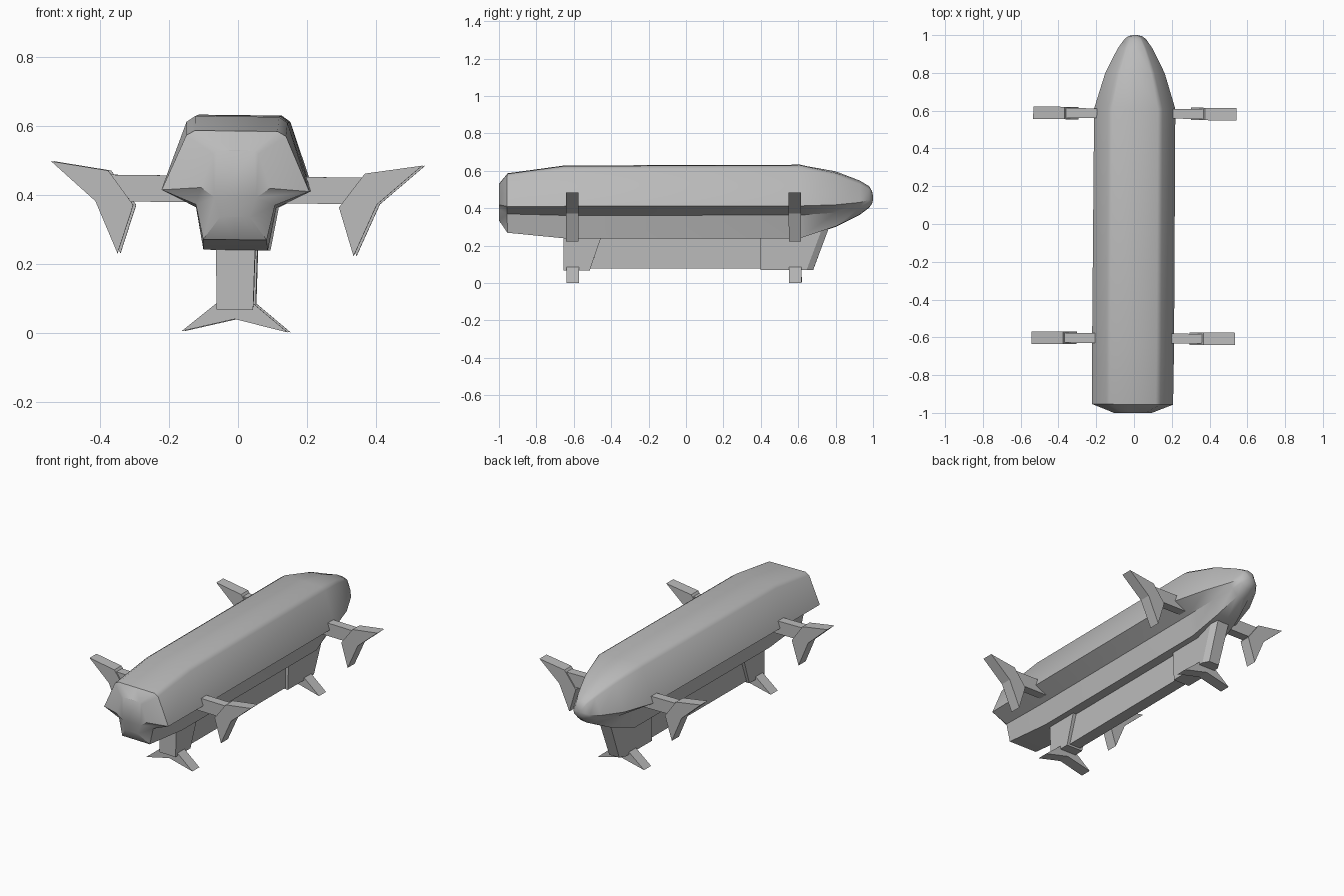
import bpy, bmesh, math
from mathutils import Matrix, Vector

if "Cube" in bpy.data.objects:
    bpy.data.objects.remove(bpy.data.objects["Cube"], do_unlink=True)

grey = bpy.data.materials.new("hull_grey")
grey.use_nodes = True
grey.diffuse_color = (0.5, 0.5, 0.5, 1)
grey.node_tree.nodes["Principled BSDF"].inputs["Base Color"].default_value = (0.5, 0.5, 0.5, 1)

# The whole vessel has a very slight roll and yaw
PIVOT = Vector((0, 0, 0.45))
TILT = (Matrix.Translation(PIVOT) @ Matrix.Rotation(-0.007, 4, 'Z')
        @ Matrix.Rotation(0.012, 4, 'Y') @ Matrix.Translation(-PIVOT))


def loft(name, rings):
    """Skin a list of equal-length point rings and cap both ends."""
    bm = bmesh.new()
    loops = [[bm.verts.new(TILT @ Vector(p)) for p in ring] for ring in rings]
    n = len(loops[0])
    for a, b in zip(loops, loops[1:]):
        for i in range(n):
            j = (i + 1) % n
            bm.faces.new((a[i], a[j], b[j], b[i]))
    bm.faces.new(loops[0])
    bm.faces.new(loops[-1])
    bmesh.ops.recalc_face_normals(bm, faces=bm.faces)
    mesh = bpy.data.meshes.new(name)
    bm.to_mesh(mesh)
    bm.free()
    mesh.materials.append(grey)
    obj = bpy.data.objects.new(name, mesh)
    bpy.context.collection.objects.link(obj)
    return obj


def plate(name, outline, y, half, side=1):
    """Extrude an x-z outline along y."""
    return loft(name, [[(side * x, y + d, z) for x, z in outline] for d in (-half, half)])


# Hull: faceted section with a ledge under its widest line, rounding off at the nose
HALF = [(0, -1), (.43, -1), (.535, -.29), (1, 0), (.675, .92), (.56, 1), (0, 1)]
SECTION = HALF + [(-x, t) for x, t in reversed(HALF[1:-1])]


def hull_ring(y, width, top, bottom, mid, roundness):
    ring = []
    for x, t in SECTION:
        a = math.atan2(t, x)
        x += (math.cos(a) - x) * roundness
        t += (math.sin(a) - t) * roundness
        ring.append((x * width, y, mid + t * (top - mid if t > 0 else mid - bottom)))
    return ring


# y, half width, top, bottom, widest height, roundness
STATIONS = [
    (-1, .1, .53, .335, .42, .2),
    (-.955, .214, .585, .27, .412, 0),
    (-.65, .217, .627, .24, .413, 0),
    (.61, .215, .631, .24, .415, 0),
    (.8, .157, .597, .3, .42, .35),
    (.93, .092, .547, .365, .432, .7),
    (.98, .056, .517, .403, .445, 1),
    (.995, .035, .49, .425, .452, 1),
    (1, .01, .465, .445, .455, 1),
]
hull = loft("hull", [hull_ring(*s) for s in STATIONS])
bpy.ops.object.select_all(action='DESELECT')
hull.select_set(True)
bpy.context.view_layer.objects.active = hull
bpy.ops.object.shade_smooth_by_angle(angle=math.radians(38))


# Keel pylons, with bevelled trailing edges on the rear one
def pylon_ring(z, w, front, back, bevel):
    ring = [(-w, front, z), (w, front, z), (w, back, z)]
    if bevel:
        ring += [(w - .02, back + bevel, z), (.02 - w, back + bevel, z)]
    return ring + [(-w, back, z)]


loft("front_pylon", [pylon_ring(.067, .053, -.655, -.515, 0),
                     pylon_ring(.26, .057, -.655, -.448, 0)])
loft("rear_pylon", [pylon_ring(.07, .053, .4, .645, .035),
                    pylon_ring(.3, .057, .4, .731, .035)])
loft("keel", [pylon_ring(.077, .036, -.56, .42, 0),
              pylon_ring(.26, .036, -.56, .42, 0)])

# Side fins, their arms, and the forked feet under the pylons
SIDE_FIN = [(.538, .491), (.372, .466), (.298, .367), (.342, .226), (.408, .377)]
ARM = [(.12, .377), (.4, .377), (.365, .454), (.12, .454)]
FOOT = [(-.154, .003), (-.054, .085), (.054, .085), (.154, .003), (0, .04)]
for place, y in (("front", -.605), ("rear", .585)):
    for hand, side in (("left", 1), ("right", -1)):
        plate(f"{place}_{hand}_fin", SIDE_FIN, y, .033, side)
        plate(f"{place}_{hand}_arm", ARM, y, .026, side)
    plate(f"{place}_foot", FOOT, y, .033)
